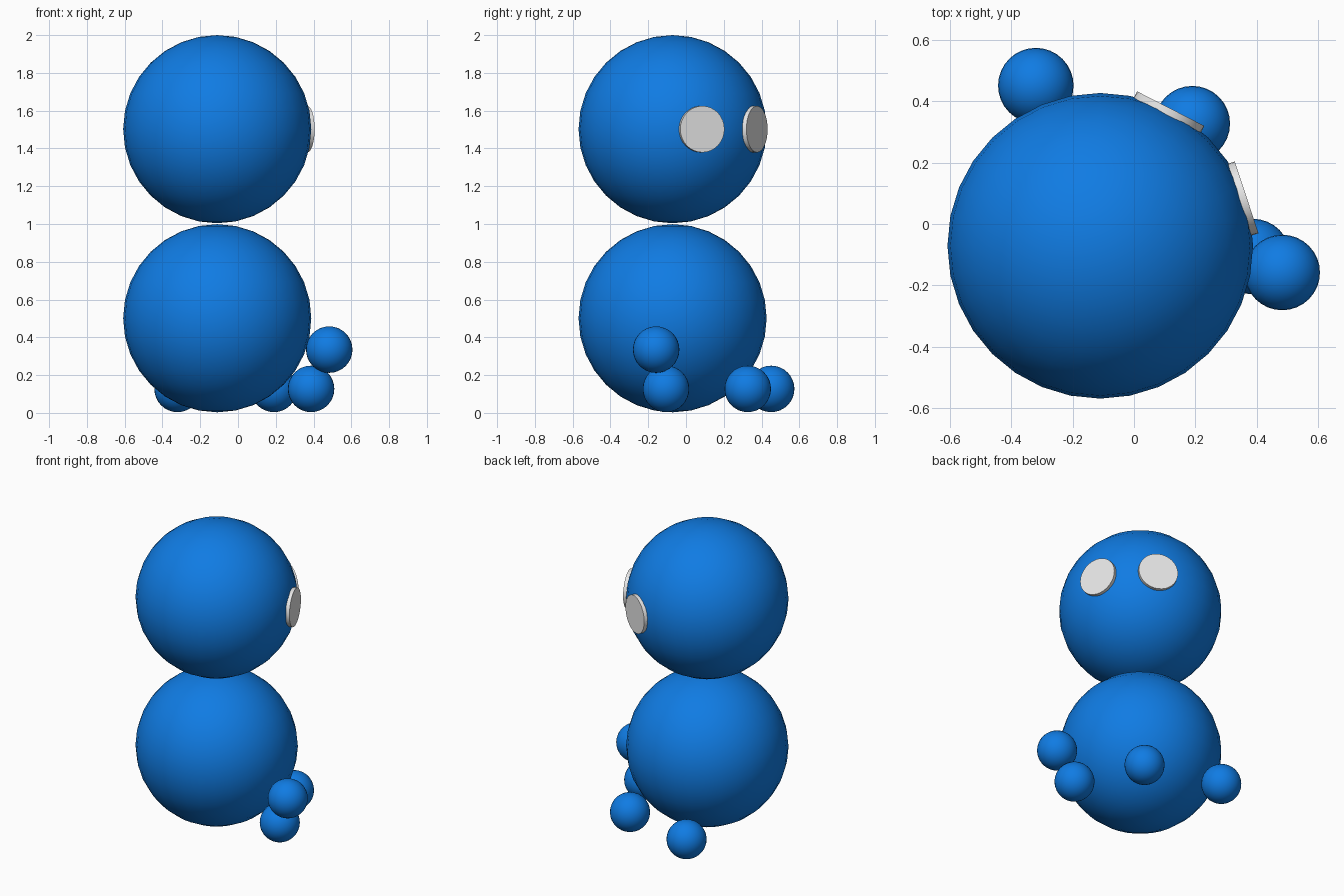
import bpy
import math
from mathutils import Vector

if "Cube" in bpy.data.objects:
    bpy.data.objects.remove(bpy.data.objects["Cube"])


def material(name, rgb):
    m = bpy.data.materials.new(name)
    m.diffuse_color = (*rgb, 1)
    m.use_nodes = True
    m.node_tree.nodes["Principled BSDF"].inputs["Base Color"].default_value = m.diffuse_color
    return m


BLUE = material("bright blue", (0.005, 0.2, 0.77))
WHITE = material("soft white", (0.8, 0.8, 0.8))

BIG, SMALL = 0.498, 0.123
AXIS = Vector((-0.11, -0.071, 0))


def ball(name, centre, radius):
    bpy.ops.mesh.primitive_uv_sphere_add(segments=32, ring_count=16,
                                         radius=radius, location=centre)
    ob = bpy.context.object
    ob.name = name
    ob.data.materials.append(BLUE)
    bpy.ops.object.shade_smooth()


def eye(name, angle):
    # Disc facing outwards from the head at the given compass angle
    a = math.radians(angle)
    out = Vector((math.cos(a), math.sin(a), 0))
    bpy.ops.mesh.primitive_cylinder_add(
        vertices=32, radius=SMALL, depth=0.025,
        location=AXIS + out * 0.49 + Vector((0, 0, 1.502)),
        rotation=(0, math.pi / 2, a))
    ob = bpy.context.object
    ob.name = name
    ob.data.materials.append(WHITE)
    bpy.ops.object.shade_smooth_by_angle(angle=math.radians(40))


# Body and head
ball("body", AXIS + Vector((0, 0, 0.501)), BIG)
ball("head", AXIS + Vector((0, 0, 1.502)), BIG)

# Hands and feet
ball("raised_hand", (0.483, -0.158, 0.335), SMALL)
ball("right_foot", (0.387, -0.106, 0.127), SMALL)
ball("left_foot", (0.19, 0.327, 0.127), SMALL)
ball("lowered_hand", (-0.32, 0.451, 0.127), SMALL)

# Eyes
eye("right_eye", 18.3)
eye("left_eye", 62.8)
